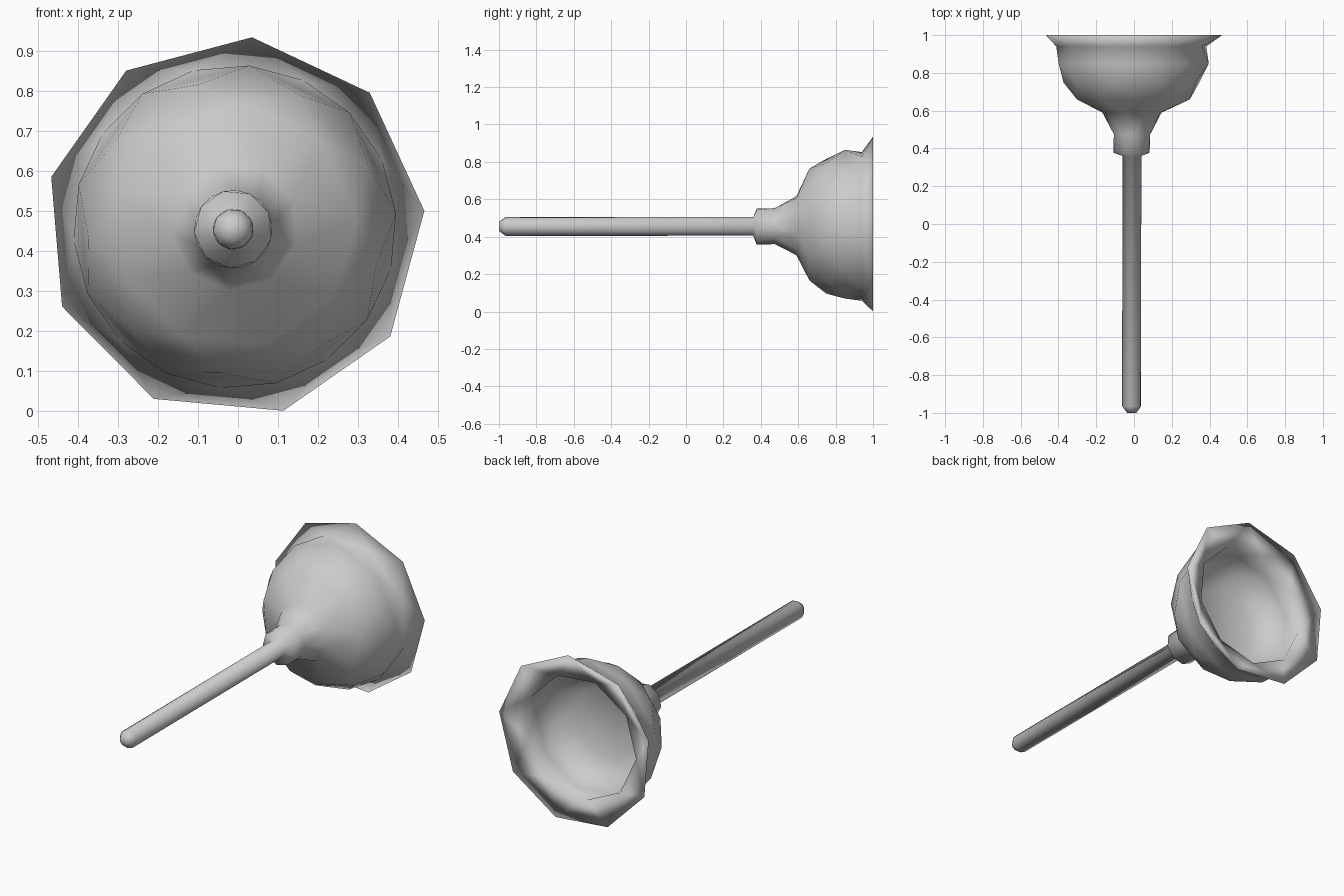
import bpy, bmesh, math

if "Cube" in bpy.data.objects:
    bpy.data.objects.remove(bpy.data.objects["Cube"])

SIDES = 9
STEP = 2 * math.pi / SIDES
START = math.radians(4.8)
ROD = (-0.012, 0.455)
CUP = (-0.008, 0.461)


def shell(bm, profile, shift=0, first=None):
    """Stack of rings along y, each turned half a step from the last and joined by triangles."""
    rings = [first] if first else []
    for k, (y, r, (cx, cz)) in enumerate(profile):
        half = (k + shift) % 2
        ring = []
        for i in range(SIDES):
            a = START + (i + half / 2) * STEP
            ring.append(bm.verts.new((cx + r * math.cos(a), y, cz + r * math.sin(a))))
        if rings:
            low, off = rings[-1], 1 - half
            for i in range(SIDES):
                a, b = low[i], low[(i + 1) % SIDES]
                c, d = ring[(i + off) % SIDES], ring[(i + off + 1) % SIDES]
                bm.faces.new((a, c, b))
                bm.faces.new((b, c, d))
        rings.append(ring)
    return rings


grey = bpy.data.materials.new("grey")
grey.diffuse_color = (0.6, 0.6, 0.6, 1)
grey.use_nodes = True
grey.node_tree.nodes["Principled BSDF"].inputs["Base Color"].default_value = grey.diffuse_color

bm = bmesh.new()

# Rounded tip and long handle
profile = [(-1.0, 0.025, ROD), (-0.965, 0.051, ROD), (0.36, 0.051, ROD)]
# Collar
profile += [(0.378, 0.098, ROD), (0.475, 0.098, ROD)]
# Bell, pinched neck and flared rim
profile += [(0.59, 0.16, CUP), (0.66, 0.305, CUP), (0.75, 0.367, CUP),
            (0.85, 0.405, CUP), (0.94, 0.405, CUP), (1.0, 0.476, CUP)]
outer = shell(bm, profile)
bm.faces.new(outer[0])

# Inner lip and hollow bowl, sharing the rim
bowl = [(0.948, 0.345, CUP), (0.86, 0.345, CUP), (0.78, 0.305, CUP), (0.72, 0.20, CUP)]
inner = shell(bm, bowl, 1, outer[-1])
bm.faces.new(inner[-1][::-1])

mesh = bpy.data.meshes.new("plunger")
bm.to_mesh(mesh)
bm.free()
mesh.materials.append(grey)
for poly in mesh.polygons:
    poly.use_smooth = True
obj = bpy.data.objects.new("plunger", mesh)
bpy.context.collection.objects.link(obj)
